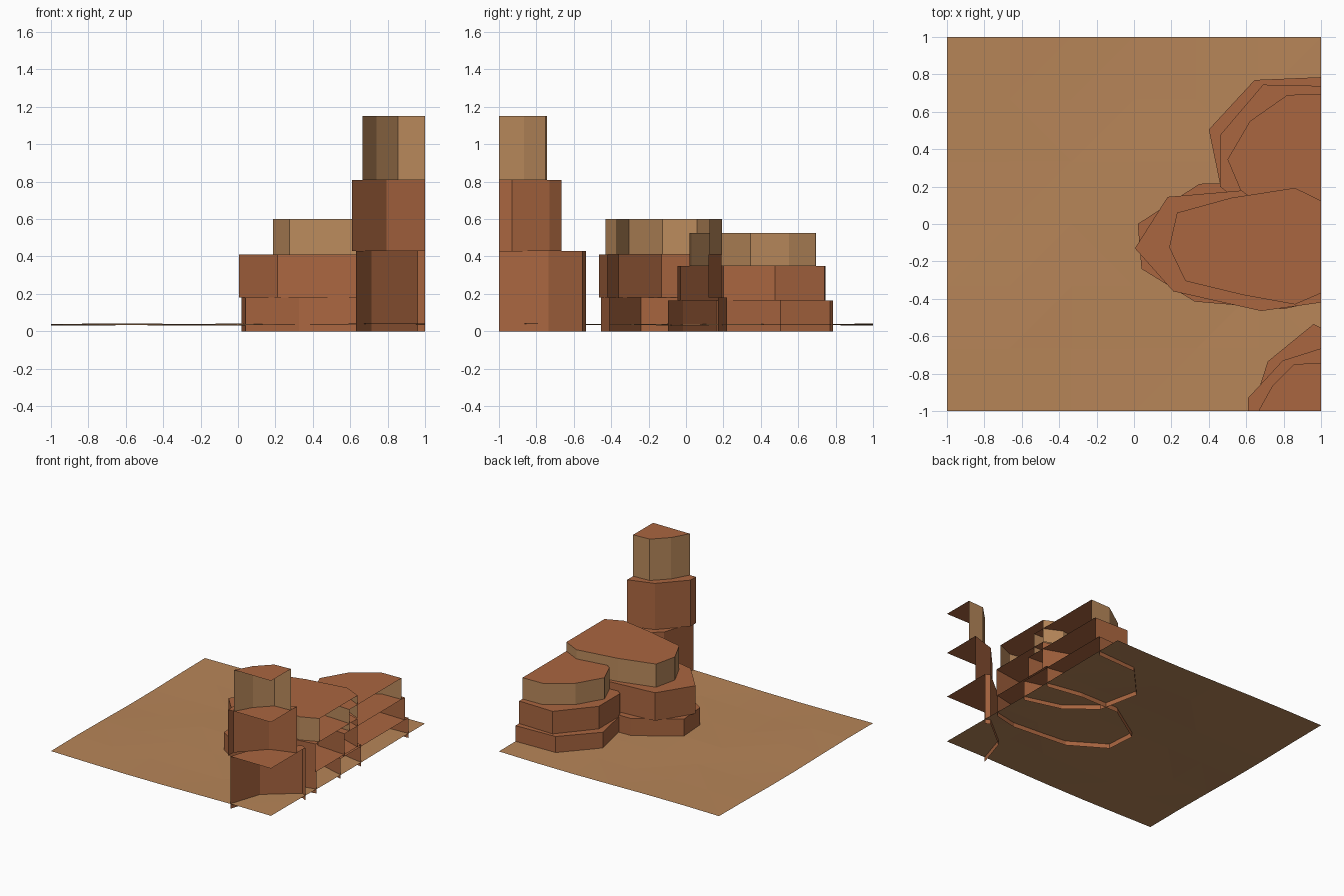
import bpy, bmesh, math

if "Cube" in bpy.data.objects:
    bpy.data.objects.remove(bpy.data.objects["Cube"])


def material(name, srgb):
    mat = bpy.data.materials.new(name)
    lin = [((c / 255 + 0.055) / 1.055) ** 2.4 for c in srgb]
    mat.diffuse_color = (*lin, 1)
    mat.use_nodes = True
    mat.node_tree.nodes["Principled BSDF"].inputs["Base Color"].default_value = mat.diffuse_color
    return mat


RUST = material("rust rock", (170, 102, 64))
TAN = material("tan rock", (186, 138, 92))
SAND = material("sand", (183, 133, 88))


def finish(bm, name, mats):
    mesh = bpy.data.meshes.new(name)
    bm.to_mesh(mesh)
    bm.free()
    for m in mats:
        mesh.materials.append(m)
    obj = bpy.data.objects.new(name, mesh)
    bpy.context.collection.objects.link(obj)


def tier(name, outline, z0, z1, side, corner=None):
    """Rock layer: outer walls along the outline and a flat cap, open at the tile edge."""
    bm = bmesh.new()
    low = [bm.verts.new((x, y, z0)) for x, y in outline]
    high = [bm.verts.new((x, y, z1)) for x, y in outline]
    for i in range(len(outline) - 1):
        wall = bm.faces.new((low[i + 1], low[i], high[i], high[i + 1]))
        wall.material_index = 1
    # the cap closes along the tile edge, through the tile corner if there is one
    extra = [bm.verts.new((*corner, z1))] if corner else []
    bm.faces.new(list(reversed(high + extra)))
    bm.normal_update()
    finish(bm, name, (RUST, side))


def mesa(name, heights, outlines, corner=None):
    z = 0
    labels = ("base", "middle", "crown")
    for label, top, outline, side in zip(labels, heights, outlines, (RUST, RUST, TAN)):
        tier(f"{name}_{label}", outline, z, top, side, corner)
        z = top


# Gently uneven sand tile
bm = bmesh.new()
bmesh.ops.create_grid(bm, x_segments=6, y_segments=6, size=1)
for v in bm.verts:
    x, y = v.co.x, v.co.y
    v.co.z = 0.036 + 0.003 * math.sin(3.1 * x + 2.2 * y + 1) + 0.003 * math.cos(4.3 * y - 2.6 * x)
bmesh.ops.triangulate(bm, faces=bm.faces[:])
finish(bm, "sand_ground", (SAND,))

# Tall spire at the front right corner (outlines run clockwise from above)
mesa("spire", (0.43, 0.81, 1.15), (
    [(0.63, -1), (0.715, -0.735), (0.96, -0.535), (1, -0.555)],
    [(0.61, -1), (0.61, -0.93), (0.795, -0.73), (1, -0.665)],
    [(0.665, -1), (0.74, -0.865), (0.855, -0.75), (1, -0.742)],
), corner=(1, -1))

# Broad mesa in the middle of the right edge
mesa("broad_mesa", (0.18, 0.41, 0.6), (
    [(1, -0.41), (0.8, -0.455), (0.325, -0.415), (0.04, -0.24), (0.02, 0),
     (0.35, 0.215), (0.7, 0.22), (1, 0.17)],
    [(1, -0.42), (0.68, -0.465), (0.21, -0.36), (0.005, -0.13), (0.18, 0.145),
     (0.565, 0.178), (0.8, 0.19), (1, 0.12)],
    [(1, -0.37), (0.86, -0.43), (0.585, -0.38), (0.275, -0.305), (0.188, -0.125),
     (0.23, 0.06), (0.52, 0.14), (0.86, 0.193), (1, 0.125)],
))

# Low mesa behind it
mesa("back_mesa", (0.165, 0.35, 0.525), (
    [(1, -0.095), (0.7, -0.015), (0.47, 0.165), (0.4, 0.505), (0.645, 0.77), (1, 0.785)],
    [(1, -0.045), (0.75, -0.03), (0.46, 0.2), (0.46, 0.475), (0.69, 0.745), (1, 0.738)],
    [(1, 0.02), (0.78, 0.03), (0.57, 0.18), (0.5, 0.345), (0.62, 0.55), (0.82, 0.69),
     (1, 0.695)],
))
